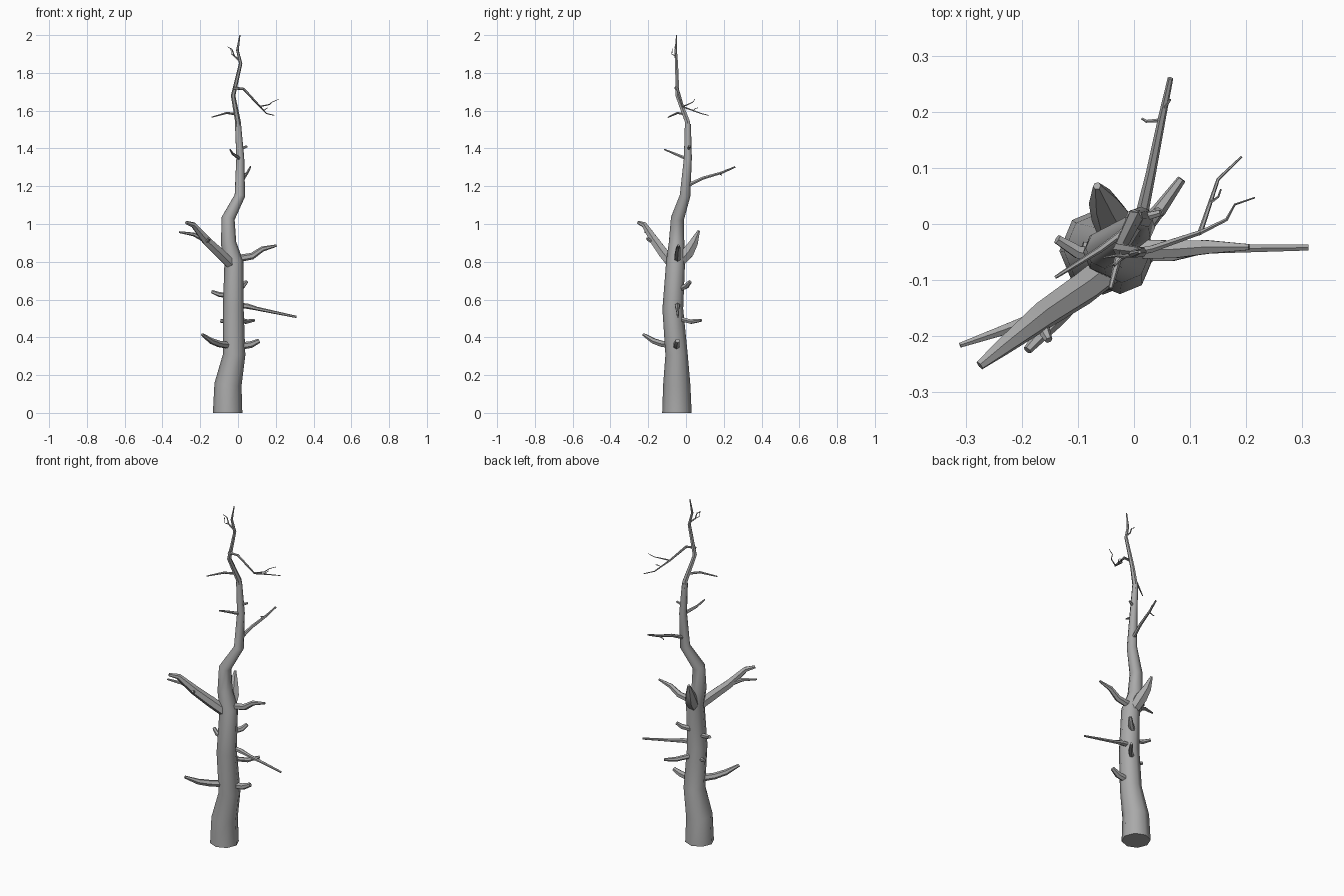
import bpy, bmesh, math
from mathutils import Vector

bark = bpy.data.materials.new("grey_bark")
bark.diffuse_color = (0.40, 0.40, 0.40, 1)


def limb(name, points, sides=6):
    """Tapered tube through (x, y, z, radius) points, capped at both ends."""
    pos = [Vector(p[:3]) for p in points]
    bm = bmesh.new()
    rings, side = [], Vector((1, 0, 0))
    for i, p in enumerate(points):
        d = (pos[min(i + 1, len(pos) - 1)] - pos[max(i - 1, 0)]).normalized()
        if name == "trunk" and i == 0:
            d = Vector((0, 0, 1))
        if i == 0 and abs(d.x) > 0.8:
            side = Vector((0, 0, 1))
        side = (side - d * side.dot(d)).normalized()
        up = d.cross(side)
        rings.append([bm.verts.new(pos[i] + p[3] * (
            side * math.cos(a) + up * math.sin(a)))
            for a in (math.tau * k / sides for k in range(sides))])
    for a, b in zip(rings, rings[1:]):
        for k in range(sides):
            n = (k + 1) % sides
            bm.faces.new((a[k], a[n], b[n], b[k]))
    bm.faces.new(rings[0][::-1])
    bm.faces.new(rings[-1])
    mesh = bpy.data.meshes.new(name)
    bm.to_mesh(mesh)
    bm.free()
    mesh.materials.append(bark)
    ob = bpy.data.objects.new(name, mesh)
    bpy.context.collection.objects.link(ob)
    bpy.ops.object.select_all(action='DESELECT')
    ob.select_set(True)
    bpy.context.view_layer.objects.active = ob
    bpy.ops.object.shade_smooth_by_angle(angle=math.radians(50))


# Crooked trunk
limb("trunk", [
    (-.055, -.048, 0, .078), (-.053, -.049, .15, .072), (-.02, -.05, .31, .059),
    (-.025, -.07, .55, .055), (-.022, -.055, .8, .050), (-.05, -.05, .9, .041),
    (-.052, -.045, 1.03, .035), (.01, -.005, 1.15, .028), (.012, .01, 1.35, .021),
    (.0, .01, 1.53, .016)], 8)
limb("trunk_top", [
    (.002, .011, 1.50, .016), (.0, .008, 1.54, .015), (-.026, -.045, 1.68, .012),
    (.014, -.05, 1.85, .009), (-.003, -.054, 1.92, .007), (.01, -.05, 2.0, .003)])

# Heavy forked branch
limb("big_branch", [
    (-.02, -.06, .77, .030), (-.09, -.115, .84, .030), (-.165, -.165, .91, .026),
    (-.235, -.22, .995, .016), (-.275, -.252, 1.008, .009)])
limb("big_branch_fork", [
    (-.17, -.165, .91, .012), (-.235, -.19, .945, .010), (-.31, -.216, .957, .005)])
limb("big_branch_stub", [
    (-.165, -.17, .9, .010), (-.158, -.195, .915, .010), (-.152, -.207, .925, .007)])

# Broken wedge on the back
limb("back_wedge", [
    (-.025, -.04, .79, .03), (-.04, .01, .85, .036),
    (-.055, .04, .90, .026), (-.066, .068, .965, .007)])

# Lower branches
limb("low_left_branch", [
    (-.03, -.06, .355, .02), (-.10, -.125, .365, .018),
    (-.14, -.17, .38, .016), (-.19, -.225, .415, .008)])
limb("low_right_branch", [
    (-.01, -.05, .35, .02), (.07, -.05, .362, .018), (.112, -.045, .382, .012)])
limb("left_stub", [
    (-.04, -.06, .62, .014), (-.10, -.05, .627, .013), (-.137, -.027, .642, .009)])
limb("lower_left_stub", [
    (-.03, -.055, .48, .013), (-.092, -.04, .487, .010)])
limb("long_right_branch", [
    (-.01, -.045, .57, .015), (.05, -.046, .565, .014), (.10, -.045, .552, .010),
    (.31, -.042, .508, .006)])
limb("upper_right_branch", [
    (-.01, -.045, .815, .020), (.075, -.045, .83, .018),
    (.13, -.041, .868, .014), (.205, -.041, .886, .006)])
limb("back_right_branch", [
    (-.02, -.04, .50, .014), (.045, .025, .483, .013), (.085, .08, .49, .008)])
limb("back_stub", [
    (-.02, -.035, .655, .016), (.025, .002, .672, .015), (.045, .022, .695, .010)])

# Upper branches
limb("back_branch", [
    (.01, .0, 1.20, .012), (.03, .09, 1.243, .009),
    (.05, .19, 1.272, .007), (.065, .26, 1.302, .005)])
limb("back_branch_twig_left", [
    (.048, .185, 1.27, .004), (.022, .183, 1.262, .003), (.014, .188, 1.258, .002)])
limb("back_branch_twig_right", [
    (.05, .195, 1.272, .004), (.056, .21, 1.285, .003), (.065, .222, 1.29, .002)])
limb("front_twig", [
    (.01, .005, 1.345, .010), (-.028, -.06, 1.372, .007), (-.042, -.115, 1.395, .004)])
limb("small_stub", [(.01, .01, 1.395, .009), (.048, .02, 1.412, .006)])
limb("left_twig", [
    (0, .0, 1.58, .007), (-.06, -.045, 1.588, .006), (-.14, -.095, 1.565, .003)])

# Fine branching twig near the top
limb("fine_twig", [
    (-.025, -.055, 1.72, .008), (.03, -.045, 1.715, .007), (.118, -.015, 1.62, .005),
    (.15, .08, 1.585, .003), (.192, .12, 1.575, .002)])
limb("fine_twig_fork", [
    (.115, -.017, 1.622, .004), (.165, .008, 1.632, .003),
    (.18, .035, 1.645, .002), (.215, .047, 1.66, .0015)], 5)
limb("fine_twig_spur", [
    (.136, .038, 1.60, .003), (.15, .048, 1.61, .002), (.155, .062, 1.615, .0015)], 5)

# Crown twigs
limb("crown_twig", [
    (.012, -.05, 1.86, .005), (-.02, -.058, 1.89, .004),
    (-.032, -.056, 1.925, .003), (-.055, -.06, 1.938, .0015)], 5)
limb("crown_twig_fork", [
    (-.02, -.058, 1.89, .003), (-.035, -.075, 1.90, .002),
    (-.038, -.072, 1.93, .0015)], 5)
